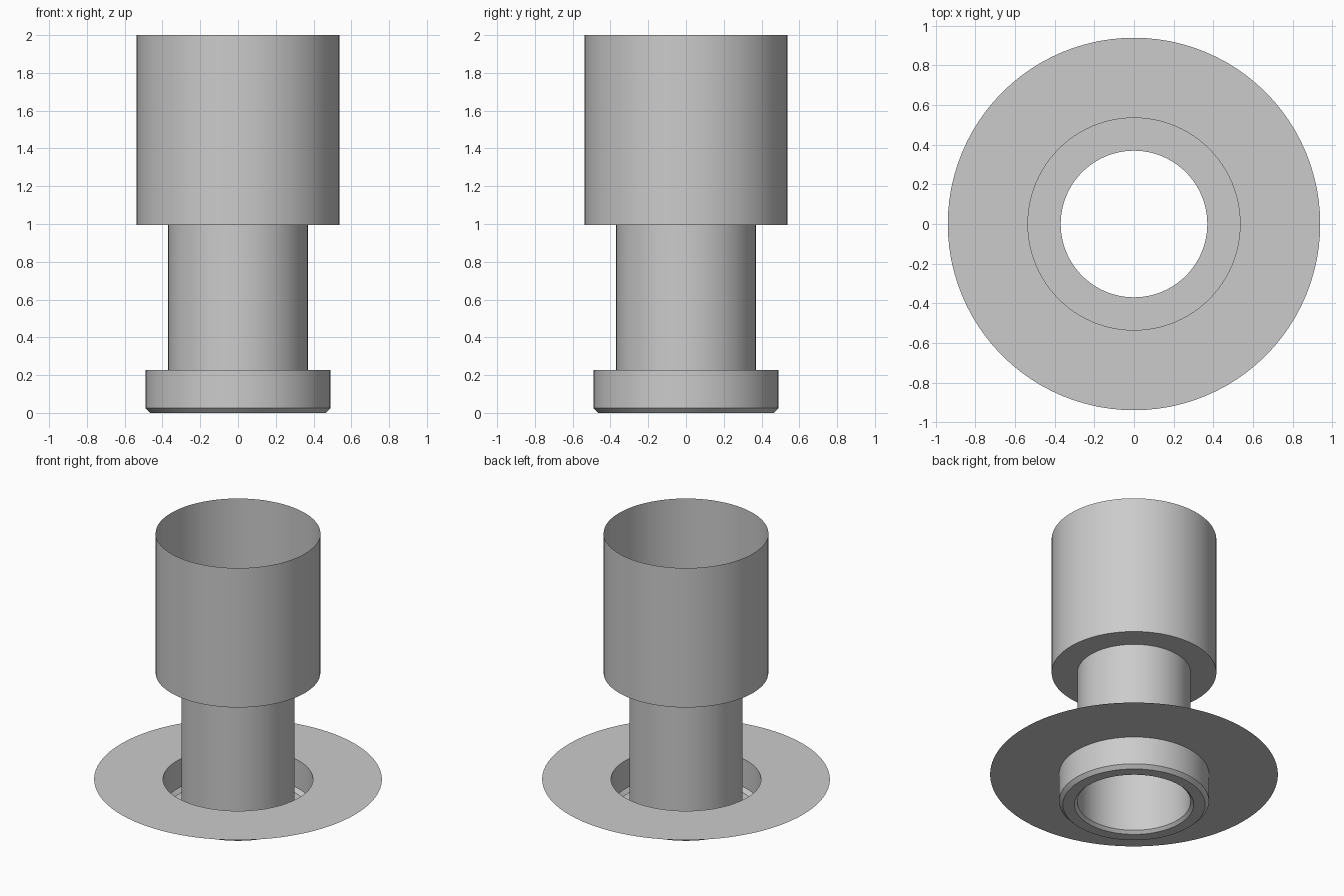
import bpy
import bmesh
import math

cube = bpy.data.objects.get("Cube")
if cube:
    bpy.data.objects.remove(cube, do_unlink=True)

SEGMENTS = 96

# One plain grey for the whole fitting
grey = bpy.data.materials.new("light_grey")
grey.use_nodes = True
colour = (0.6, 0.6, 0.6, 1)
grey.diffuse_color = colour
grey.node_tree.nodes["Principled BSDF"].inputs["Base Color"].default_value = colour


def revolve(name, profile):
    """Spin an open (radius, height) profile around z into a thin shell."""
    bm = bmesh.new()
    verts = [bm.verts.new((r, 0, z)) for r, z in profile]
    edges = [bm.edges.new(pair) for pair in zip(verts, verts[1:])]
    bmesh.ops.spin(bm, geom=verts + edges, cent=(0, 0, 0), axis=(0, 0, 1),
                   angle=math.tau, steps=SEGMENTS, use_duplicate=False)
    bmesh.ops.remove_doubles(bm, verts=bm.verts, dist=1e-4)
    bmesh.ops.recalc_face_normals(bm, faces=bm.faces)
    # The outermost wall decides which side of the shell faces out
    bm.faces.ensure_lookup_table()
    wall = max(bm.faces, key=lambda f: f.calc_center_median().z)
    c = wall.calc_center_median()
    if wall.normal.x * c.x + wall.normal.y * c.y < 0:
        bmesh.ops.reverse_faces(bm, faces=bm.faces)
    mesh = bpy.data.meshes.new(name)
    bm.to_mesh(mesh)
    bm.free()
    mesh.materials.append(grey)
    obj = bpy.data.objects.new(name, mesh)
    bpy.context.collection.objects.link(obj)
    bpy.ops.object.select_all(action="DESELECT")
    obj.select_set(True)
    bpy.context.view_layer.objects.active = obj
    bpy.ops.object.shade_smooth_by_angle(angle=math.radians(30))
    return obj


# Shell: flange, recessed collar with chamfered foot, tube and open cup
revolve("flanged_sleeve", [
    (0.94, 0.227), (0.49, 0.227),                # flat flange
    (0.49, 0.025), (0.465, 0), (0.39, 0),        # collar and foot ring
    (0.37, 0.02), (0.37, 0.995),                 # tube
    (0.538, 0.995), (0.538, 2),                  # shoulder and cup
])
